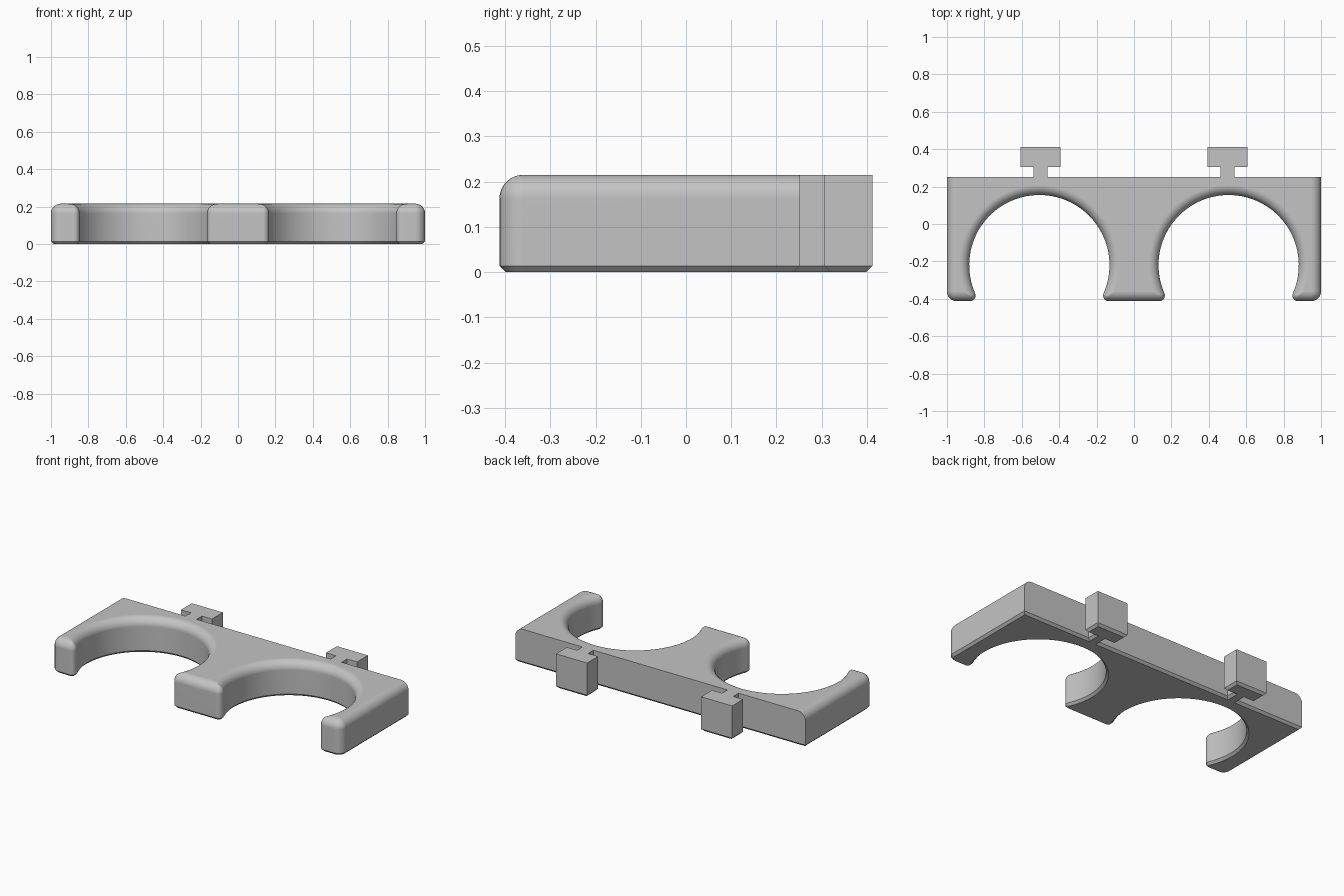
import bpy, bmesh
from math import sin, cos, pi, atan2, sqrt, radians
from mathutils import Vector

cube = bpy.data.objects.get("Cube")
if cube:
    bpy.data.objects.remove(cube)

# Overall dimensions
HEIGHT, FRONT, BACK = 0.215, -0.4125, 0.252
FILLET, CHAMFER = 0.052, 0.014
HOLE_X, HOLE_Y, HOLE_R = 0.506, -0.22, 0.375
OUTER_R, TIP_R = 0.052, 0.03
TAB_X, NECK, HEAD = 0.5, 0.038, 0.107
HEAD_START, HEAD_END = 0.305, 0.4125


def arc(x, y, r, start, end, steps):
    angles = [start + (end - start) * i / steps for i in range(steps + 1)]
    return [(x + r * cos(a), y + r * sin(a)) for a in angles]


def outline(d, b):
    """Plan outline, inset by d on front, sides and holes, by b on back and tabs."""
    back, front = BACK - b, FRONT + d
    neck, head, start, end = NECK - b, HEAD - b, HEAD_START + b, HEAD_END - b
    # T-shaped tab on the back edge
    left = [(-neck, back), (-neck, start), (-head, start), (-head, end)]
    half = [(TAB_X + x, y) for x, y in left]
    half += [(TAB_X - x, y) for x, y in reversed(left)]
    half.append((1 - d, back))
    # rounded outer front corner
    ro = max(OUTER_R - d, 0.001)
    half += arc(1 - d - ro, front + ro, ro, 0, -pi / 2, 6)
    # rounded arm tip, round opening, rounded middle post corner
    rt = max(TIP_R - d, 0.001)
    cy = front + rt
    drop = HOLE_Y - cy
    dx = sqrt((HOLE_R + d + rt) ** 2 - drop ** 2)
    a = atan2(drop, dx)
    half += arc(HOLE_X + dx, cy, rt, 1.5 * pi, pi - a, 6)
    half += arc(HOLE_X, HOLE_Y, HOLE_R + d, -a, pi + a, 64)[1:-1]
    half += arc(HOLE_X - dx, cy, rt, a, -pi / 2, 6)
    return half + [(-x, y) for x, y in reversed(half)]


# Layers: bottom chamfer, straight wall, rounded top edge
layers = [(0, CHAMFER, CHAMFER), (CHAMFER, 0, 0)]
for i in range(9):
    t = i / 8 * pi / 2
    layers.append((HEIGHT - FILLET + FILLET * sin(t), FILLET * (1 - cos(t)), 0))

bm = bmesh.new()
rings = [[bm.verts.new(Vector((x, y, z))) for x, y in outline(d, b)]
         for z, d, b in layers]
for low, high in zip(rings, rings[1:]):
    n = len(low)
    for i in range(n):
        j = (i + 1) % n
        # tab and back points stay put through the rounded edge
        bm.faces.new((low[i], low[j], high[j], high[i]))
bm.faces.new(rings[0])
bm.faces.new(rings[-1])
bmesh.ops.recalc_face_normals(bm, faces=bm.faces)
mesh = bpy.data.meshes.new("double_clip_holder")
bm.to_mesh(mesh)
bm.free()

# Single grey plastic
grey = bpy.data.materials.new("grey_plastic")
grey.use_nodes = True
colour = (0.55, 0.55, 0.55, 1)
grey.diffuse_color = colour
grey.node_tree.nodes["Principled BSDF"].inputs["Base Color"].default_value = colour
mesh.materials.append(grey)

holder = bpy.data.objects.new("double_clip_holder", mesh)
bpy.context.collection.objects.link(holder)
bpy.ops.object.select_all(action="DESELECT")
holder.select_set(True)
bpy.context.view_layer.objects.active = holder
bpy.ops.object.shade_smooth_by_angle(angle=radians(30))
weighted = holder.modifiers.new("even_shading", "WEIGHTED_NORMAL")
weighted.keep_sharp = True
